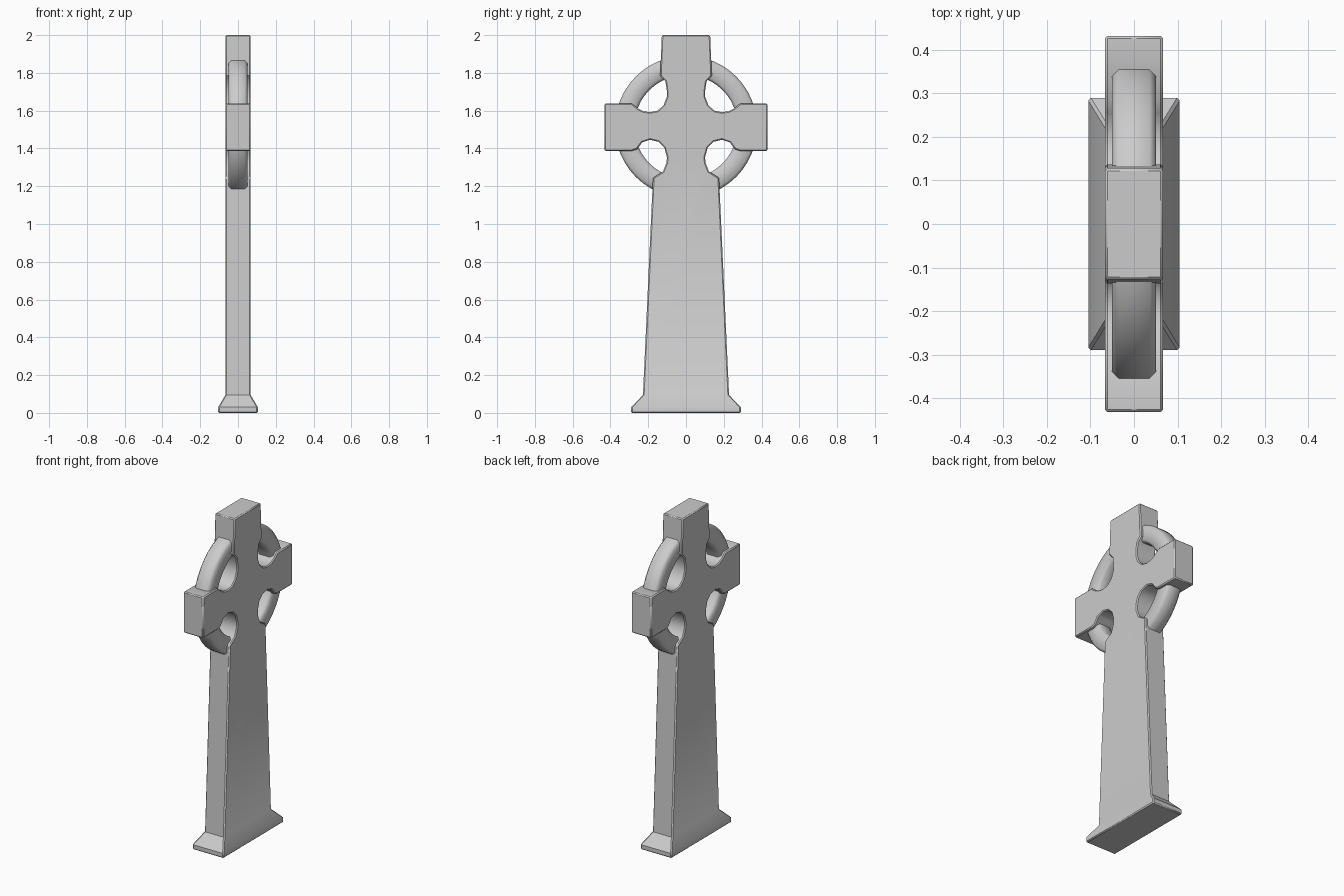
import bpy, bmesh, math

if "Cube" in bpy.data.objects:
    bpy.data.objects.remove(bpy.data.objects["Cube"])

T = 0.067      # half thickness of the cross
CZ = 1.515     # height of the ring centre


def finish(bm, name, angle=40):
    bmesh.ops.recalc_face_normals(bm, faces=bm.faces)
    me = bpy.data.meshes.new(name)
    bm.to_mesh(me)
    bm.free()
    ob = bpy.data.objects.new(name, me)
    bpy.context.collection.objects.link(ob)
    bpy.ops.object.select_all(action='DESELECT')
    ob.select_set(True)
    bpy.context.view_layer.objects.active = ob
    bpy.ops.object.shade_smooth_by_angle(angle=math.radians(angle))
    return ob


# cross and shaft: right half of the outline (y, z), mirrored and extruded
half = [(0.228, 0.095), (0.175, 1.245), (0.122, 1.278), (0.103, 1.325), (0.101, 1.355),
        (0.115, 1.405), (0.145, 1.435), (0.19, 1.446), (0.232, 1.432), (0.26, 1.395),
        (0.285, 1.387), (0.432, 1.387), (0.432, 1.638), (0.287, 1.638), (0.255, 1.612),
        (0.225, 1.597), (0.19, 1.592), (0.15, 1.60), (0.118, 1.63), (0.101, 1.675),
        (0.101, 1.705), (0.109, 1.755), (0.137, 1.785), (0.128, 2.0)]
outline = half + [(-y, z) for y, z in reversed(half)]
bm = bmesh.new()
face = bm.faces.new([bm.verts.new((-T, y, z)) for y, z in outline])
ext = bmesh.ops.extrude_face_region(bm, geom=[face])
for v in ext['geom']:
    if isinstance(v, bmesh.types.BMVert):
        v.co.x = T

# flared foot: pull the bottom face down in steps (half x, half y, z)
bm.normal_update()
bottom = min(bm.faces, key=lambda f: f.calc_center_median().z if len(f.verts) == 4 else 9)
for hx, hy, z in [(0.105, 0.29, 0.03), (0.105, 0.29, 0.0)]:
    bottom = bmesh.ops.extrude_discrete_faces(bm, faces=[bottom])['faces'][0]
    for v in bottom.verts:
        v.co = (math.copysign(hx, v.co.x), math.copysign(hy, v.co.y), z)
cross = finish(bm, "cross_body")
bev = cross.modifiers.new("edge_bevel", 'BEVEL')
bev.width = 0.006
bev.segments = 1
bev.limit_method = 'ANGLE'
bev.angle_limit = math.radians(50)

# ring: chamfered section (radius, x) swept round the crossing
c = 0.014
ri, ro, w = 0.274, 0.376, 0.05
section = [(ri, -w + c), (ri + c, -w), (ro - c, -w), (ro, -w + c),
           (ro, w - c), (ro - c, w), (ri + c, w), (ri, w - c)]
N = 48
bm = bmesh.new()
loops = []
for i in range(N):
    a = 2 * math.pi * i / N
    loops.append([bm.verts.new((x, r * math.cos(a), CZ + r * math.sin(a))) for r, x in section])
for i in range(N):
    p, q = loops[i], loops[(i + 1) % N]
    for j in range(8):
        k = (j + 1) % 8
        bm.faces.new((p[j], p[k], q[k], q[j]))
finish(bm, "ring", 50)
